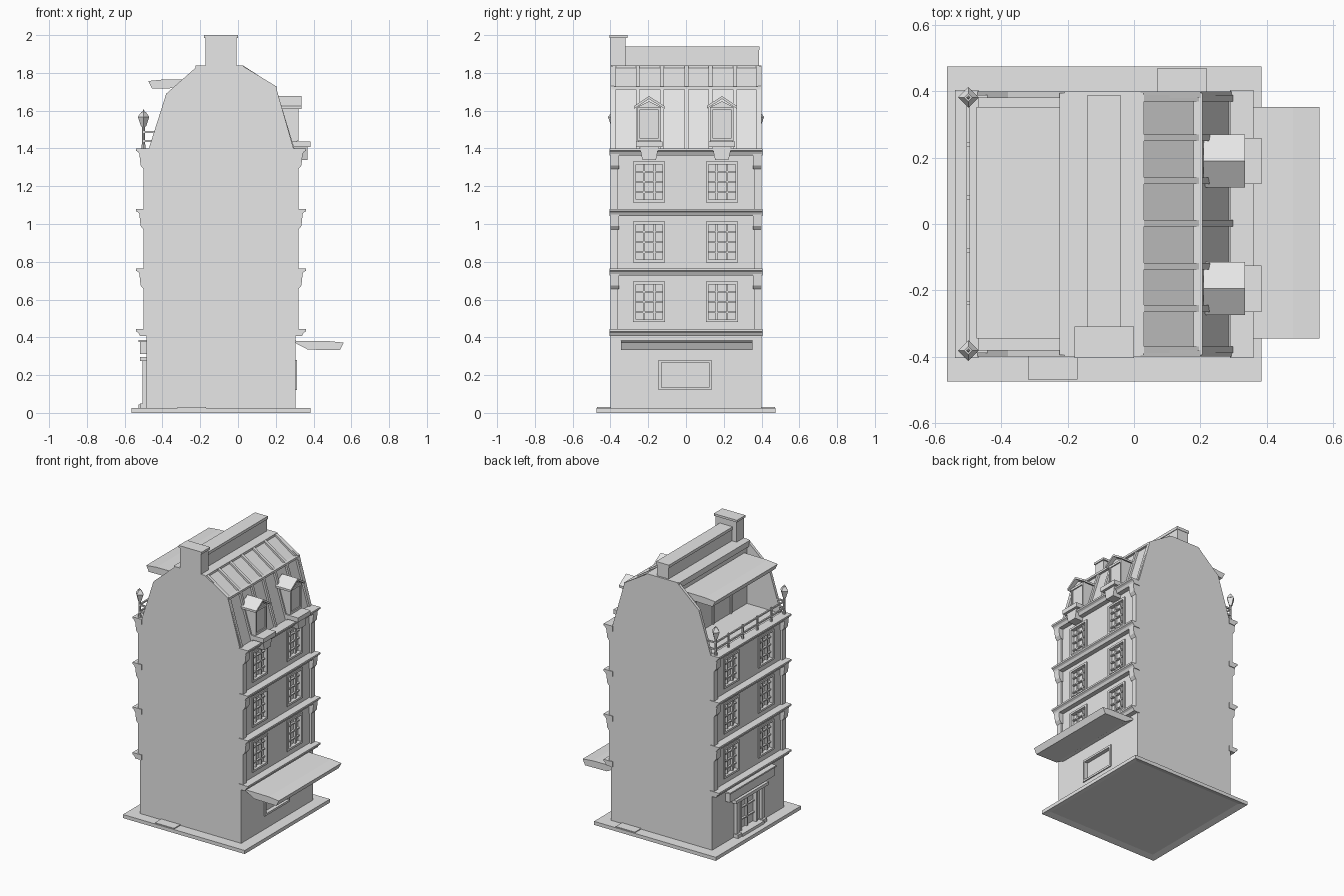
import bpy, bmesh
from mathutils import Matrix

cube = bpy.data.objects.get("Cube")
if cube:
    bpy.data.objects.remove(cube, do_unlink=True)

grey = bpy.data.materials.new("plain_grey")
grey.use_nodes = True
grey.diffuse_color = (0.8, 0.8, 0.8, 1)
grey.node_tree.nodes["Principled BSDF"].inputs["Base Color"].default_value = (0.8, 0.8, 0.8, 1)

MID = -0.09          # both street facades mirror about this x
WALL, PIER = 0.395, 0.41


def fx(side, d):
    return MID + side * d


def finish(name, bm):
    bmesh.ops.recalc_face_normals(bm, faces=bm.faces)
    mesh = bpy.data.meshes.new(name)
    bm.to_mesh(mesh)
    bm.free()
    mesh.materials.append(grey)
    obj = bpy.data.objects.new(name, mesh)
    bpy.context.collection.objects.link(obj)
    return obj


def add_prism(bm, pts, a, b, axis="y"):
    """Extrude a profile: (x, z) along y, or (y, z) along x."""
    def place(p, t):
        return (p[0], t, p[1]) if axis == "y" else (t, p[0], p[1])
    low = [bm.verts.new(place(p, a)) for p in pts]
    high = [bm.verts.new(place(p, b)) for p in pts]
    bm.faces.new(low)
    bm.faces.new(high)
    n = len(pts)
    for i in range(n):
        j = (i + 1) % n
        bm.faces.new((low[i], low[j], high[j], high[i]))


def add_box(bm, x0, x1, y0, y1, z0, z1):
    add_prism(bm, [(x0, z0), (x1, z0), (x1, z1), (x0, z1)], y0, y1)


def boxes(name, items):
    bm = bmesh.new()
    for item in items:
        add_box(bm, *item)
    return finish(name, bm)


def prism(name, pts, spans, axis="y"):
    bm = bmesh.new()
    for a, b in spans:
        add_prism(bm, pts, a, b, axis)
    return finish(name, bm)


def facade(side, pts):
    return [(fx(side, d), z) for d, z in pts]


def window(name, side, d, y, half, z0, z1, cols, rows):
    """Raised surround plus glazing bars set inside the recess."""
    a, b = fx(side, d - 0.02), fx(side, d + 0.008)
    t = 0.014
    parts = [(a, b, y - half, y - half + t, z0, z1), (a, b, y + half - t, y + half, z0, z1),
             (a, b, y - half, y + half, z0, z0 + t), (a, b, y - half, y + half, z1 - t, z1)]
    c, e = fx(side, d - 0.02), fx(side, d - 0.006)
    for i in range(1, cols):
        p = y - half + 2 * half * i / cols
        parts.append((c, e, p - 0.005, p + 0.005, z0, z1))
    for i in range(1, rows):
        p = z0 + (z1 - z0) * i / rows
        parts.append((c, e, y - half, y + half, p - 0.004, p + 0.004))
    boxes(name, parts)


# Pavement slab with a recessed underside
bm = bmesh.new()
add_box(bm, -0.565, 0.385, -0.475, 0.475, 0, 0.025)
bm.normal_update()
bottom = [f for f in bm.faces if f.calc_center_median().z < 0.001]
bmesh.ops.inset_region(bm, faces=bottom, thickness=0.06)
bmesh.ops.translate(bm, verts=bottom[0].verts, vec=(0, 0, 0.012))
finish("pavement", bm)
boxes("pavement_ramps", [(-0.32, -0.17, -0.47, -0.39, 0.02, 0.031),
                         (0.07, 0.22, 0.39, 0.47, 0.02, 0.031)])

# Main walls with window, shop and door openings cut in
walls = boxes("walls", [(fx(-1, WALL), fx(1, WALL), -0.4, 0.4, 0.02, 1.395)])
floors = [0.48, 0.797, 1.115]
holes = []
for side in (-1, 1):
    a, b = sorted((fx(side, WALL - 0.02), fx(side, WALL + 0.05)))
    for z in floors:
        for y in (-0.195, 0.19):
            holes.append((a, b, y - 0.08, y + 0.08, z + 0.005, z + 0.21))
    if side > 0:
        holes.append((a, b, -0.14, 0.13, 0.125, 0.275))
    else:
        holes.append((a, b, -0.09, 0.09, 0.04, 0.27))
cutter = boxes("opening_cutter", holes)
cutter.hide_render = True
cut = walls.modifiers.new("openings", "BOOLEAN")
cut.operation, cut.solver, cut.object = "DIFFERENCE", "EXACT", cutter
bpy.context.view_layer.objects.active = walls
bpy.ops.object.modifier_apply(modifier="openings")
bpy.data.objects.remove(cutter, do_unlink=True)

for side, label in ((-1, "terrace_side"), (1, "shop_side")):
    # Corner piers and windows
    lo, hi = fx(side, WALL - 0.03), fx(side, PIER)
    boxes(label + "_piers", [(lo, hi, s * 0.36, s * 0.4, 0.43, 1.39) for s in (-1, 1)])
    for i, z in enumerate(floors):
        for y in (-0.195, 0.19):
            window(label + "_window", side, WALL, y, 0.085, z, z + 0.215, 3, 4)
    # String courses and corbels
    for top in (0.443, 0.765, 1.08, 1.4):
        band = [(0.38, top), (0.45, top), (0.45, top - 0.012), (0.437, top - 0.02),
                (0.428, top - 0.037), (0.38, top - 0.037)]
        prism(label + "_cornice", facade(side, band), [(-0.405, 0.405)])
        if top > 0.5:
            corbel = [(0.38, top - 0.03), (0.432, top - 0.03), (0.426, top - 0.09),
                      (PIER, top - 0.11), (0.38, top - 0.11)]
            prism(label + "_corbels", facade(side, corbel), [(-0.4, -0.355), (0.355, 0.4)])

# Shop window and awning, and the terrace canopy of the same shape
window("shop_window", 1, WALL, -0.005, 0.14, 0.12, 0.28, 1, 1)


def awning(name, x, z, side):
    shape = [(-0.01, 0.05), (0.17, 0.048), (0.25, 0.04), (0.23, 0), (0.06, 0.003), (-0.01, 0.04)]
    prism(name, [(x + side * d, z + h) for d, h in shape], [(-0.345, 0.353)])


awning("shop_awning", 0.31, 0.332, 1)
awning("terrace_canopy", -0.225, 1.717, -1)

# Entrance: leaves, columns, hood, sign board and step
window("entrance_doors", -1, WALL, 0, 0.095, 0.03, 0.275, 2, 3)
wx = fx(-1, WALL)
cols = [(wx - 0.02, wx + 0.01, s * 0.14 - 0.015, s * 0.14 + 0.015, 0.03, 0.28) for s in (-1, 1)]
feet = [(wx - 0.035, wx + 0.01, s * 0.14 - 0.022, s * 0.14 + 0.022, 0.02, 0.05) for s in (-1, 1)]
boxes("entrance_columns", cols + feet)
boxes("entrance_hood", [(wx - 0.035, wx + 0.01, -0.18, 0.18, 0.275, 0.297)])
boxes("entrance_board", [(wx - 0.033, wx + 0.01, -0.25, 0.25, 0.312, 0.375),
                         (wx - 0.042, wx + 0.01, -0.258, 0.258, 0.375, 0.385)])
boxes("entrance_step", [(wx - 0.042, wx, -0.12, 0.12, 0.02, 0.045)])

# Gable walls and attic
gable = [(-0.475, 1.39), (-0.38, 1.69), (-0.21, 1.84), (0.02, 1.84), (0.2, 1.73), (0.297, 1.39)]
prism("gable_walls", gable, [(-0.4, -0.38), (0.38, 0.4)])
attic = [(-0.21, 1.39), (0.288, 1.39), (0.188, 1.715), (0.03, 1.825), (-0.21, 1.825)]
prism("attic_roof", attic, [(-0.385, 0.385)])
rib = [(0.27, 1.395), (0.3, 1.395), (0.2, 1.725), (0.03, 1.838), (0.03, 1.81), (0.18, 1.7)]
ribs = [-0.38, -0.255, -0.127, 0.002, 0.13, 0.26, 0.38]
prism("roof_seams", rib, [(y - 0.01, y + 0.01) for y in ribs])
boxes("roof_eave_strips", [(0.18, 0.206, -0.395, 0.395, 1.713, 1.728),
                           (-0.04, 0.03, -0.395, 0.395, 1.82, 1.84),
                           (-0.225, -0.13, -0.395, 0.395, 1.8, 1.84)])
boxes("ridge_wall", [(-0.135, -0.045, -0.39, 0.387, 1.8, 1.92),
                     (-0.14, -0.04, -0.395, 0.39, 1.92, 1.94)])
boxes("chimney", [(-0.172, -0.008, -0.4, -0.32, 1.8, 1.985),
                  (-0.18, 0, -0.405, -0.31, 1.985, 2)])

# Dormers with gabled roofs, sills and planters
for y in (-0.195, 0.19):
    house = [(y - 0.06, 1.42), (y + 0.06, 1.42), (y + 0.06, 1.62), (y, 1.65), (y - 0.06, 1.62)]
    prism("dormer_body", house, [(0.21, 0.312)], "x")
    cover = [(y - 0.08, 1.61), (y, 1.662), (y + 0.08, 1.61), (y + 0.08, 1.625),
             (y, 1.677), (y - 0.08, 1.625)]
    prism("dormer_roof", cover, [(0.21, 0.335)], "x")
    window("dormer_window", 1, 0.31, y, 0.05, 1.45, 1.615, 2, 3)
    boxes("dormer_frame", [(0.3, 0.32, y + s * 0.05, y + s * 0.062, 1.44, 1.62) for s in (-1, 1)])
    boxes("dormer_frame_rails", [(0.3, 0.32, y - 0.055, y + 0.055, z, z + 0.016)
                                 for z in (1.44, 1.604)])
    boxes("dormer_sill", [(0.28, 0.385, y - 0.07, y + 0.07, 1.407, 1.438)])
    bracket = [(y - 0.05, 1.407), (y + 0.05, 1.407), (y + 0.036, 1.34), (y - 0.036, 1.34)]
    prism("dormer_bracket", bracket, [(0.29, 0.367)], "x")

# Terrace railing
RX = -0.5
rails = [(RX - 0.005, RX + 0.005, -0.38, 0.38, z - 0.005, z + 0.005) for z in (1.44, 1.488)]
rails += [(RX - 0.005, RX + 0.005, y - 0.006, y + 0.006, 1.395, 1.5)
          for y in (-0.238, -0.08, 0.08, 0.24)]
for s in (-1, 1):
    rails += [(RX, -0.44, s * 0.385 - 0.005, s * 0.385 + 0.005, z - 0.005, z + 0.005)
              for z in (1.44, 1.488)]
boxes("terrace_railing", rails)
boxes("terrace_door_surround", [(-0.218, -0.205, y - 0.008, y + 0.008, 1.395, 1.68)
                                for y in (-0.2, 0, 0.2)]
      + [(-0.218, -0.205, -0.208, 0.208, 1.67, 1.69)])

# Four-sided lanterns on slim posts
for y in (-0.382, 0.382):
    bm = bmesh.new()
    for sides, r1, r2, z0, z1 in ((8, 0.012, 0.01, 1.395, 1.42), (8, 0.007, 0.007, 1.4, 1.52),
                                  (4, 0.013, 0.03, 1.515, 1.566), (4, 0.031, 0.012, 1.566, 1.593),
                                  (4, 0.006, 0.002, 1.593, 1.605)):
        bmesh.ops.create_cone(bm, cap_ends=True, segments=sides, radius1=r1, radius2=r2,
                              depth=z1 - z0, matrix=Matrix.Translation((RX, y, (z0 + z1) / 2)))
    finish("terrace_lamp", bm)
